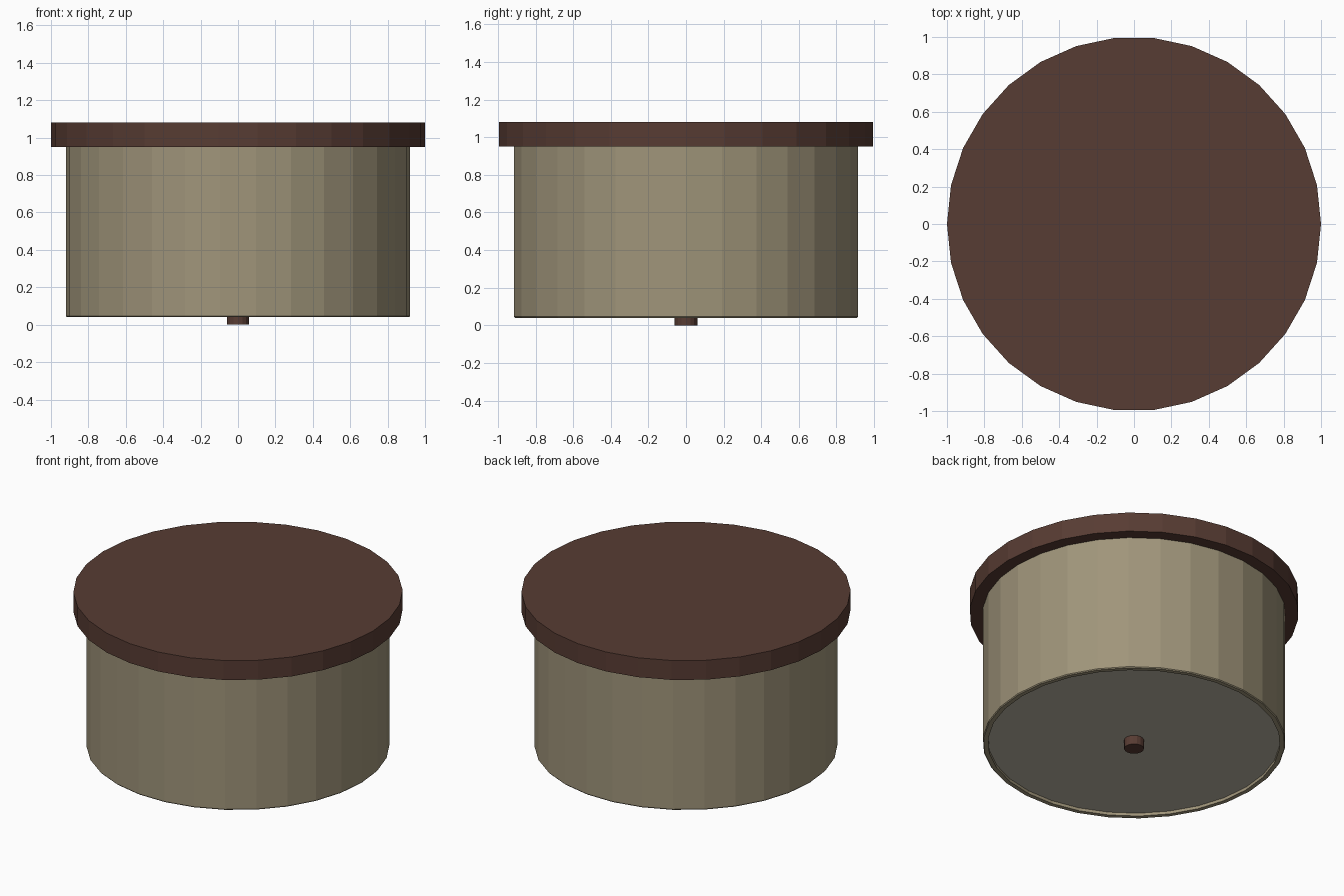
import bpy
import math

if "Cube" in bpy.data.objects:
    bpy.data.objects.remove(bpy.data.objects["Cube"])

SIDES = 30


def material(name, rgb):
    m = bpy.data.materials.new(name)
    m.diffuse_color = (*rgb, 1.0)
    m.use_nodes = True
    m.node_tree.nodes["Principled BSDF"].inputs["Base Color"].default_value = m.diffuse_color
    return m


def lathe(name, profile, sides, mat, closed=False):
    """Revolve (radius, z) points around z; open profiles get end caps."""
    verts, faces = [], []
    for r, z in profile:
        for i in range(sides):
            a = 2 * math.pi * i / sides
            verts.append((r * math.cos(a), r * math.sin(a), z))
    n = len(profile)
    for k in range(n if closed else n - 1):
        k2 = (k + 1) % n
        for i in range(sides):
            j = (i + 1) % sides
            faces.append((k * sides + i, k * sides + j, k2 * sides + j, k2 * sides + i))
    if not closed:
        faces.append(tuple(reversed(range(sides))))
        faces.append(tuple(range((n - 1) * sides, n * sides)))
    mesh = bpy.data.meshes.new(name)
    mesh.from_pydata(verts, [], faces)
    mesh.materials.append(mat)
    obj = bpy.data.objects.new(name, mesh)
    bpy.context.collection.objects.link(obj)
    return obj


bronze = material("dark_bronze", (0.097, 0.045, 0.033))
fabric = material("linen", (0.35, 0.30, 0.195))
frosted = material("frosted_panel", (0.50, 0.47, 0.38))

# Wide plate on top
lathe("top_plate", [(1.0, 0.95), (1.0, 1.08)], SIDES, bronze)

# Hollow drum with a thin wall and slightly eased lower edge
lathe("drum_wall", [(0.887, 0.04), (0.915, 0.04), (0.92, 0.046), (0.92, 0.95), (0.887, 0.95)],
      SIDES, fabric, closed=True)

# Panel recessed inside the lower rim
lathe("bottom_panel", [(0.887, 0.06), (0.887, 0.075)], SIDES, frosted)

# Small finial below the panel
lathe("finial", [(0.06, 0.0), (0.06, 0.065)], 16, bronze)
